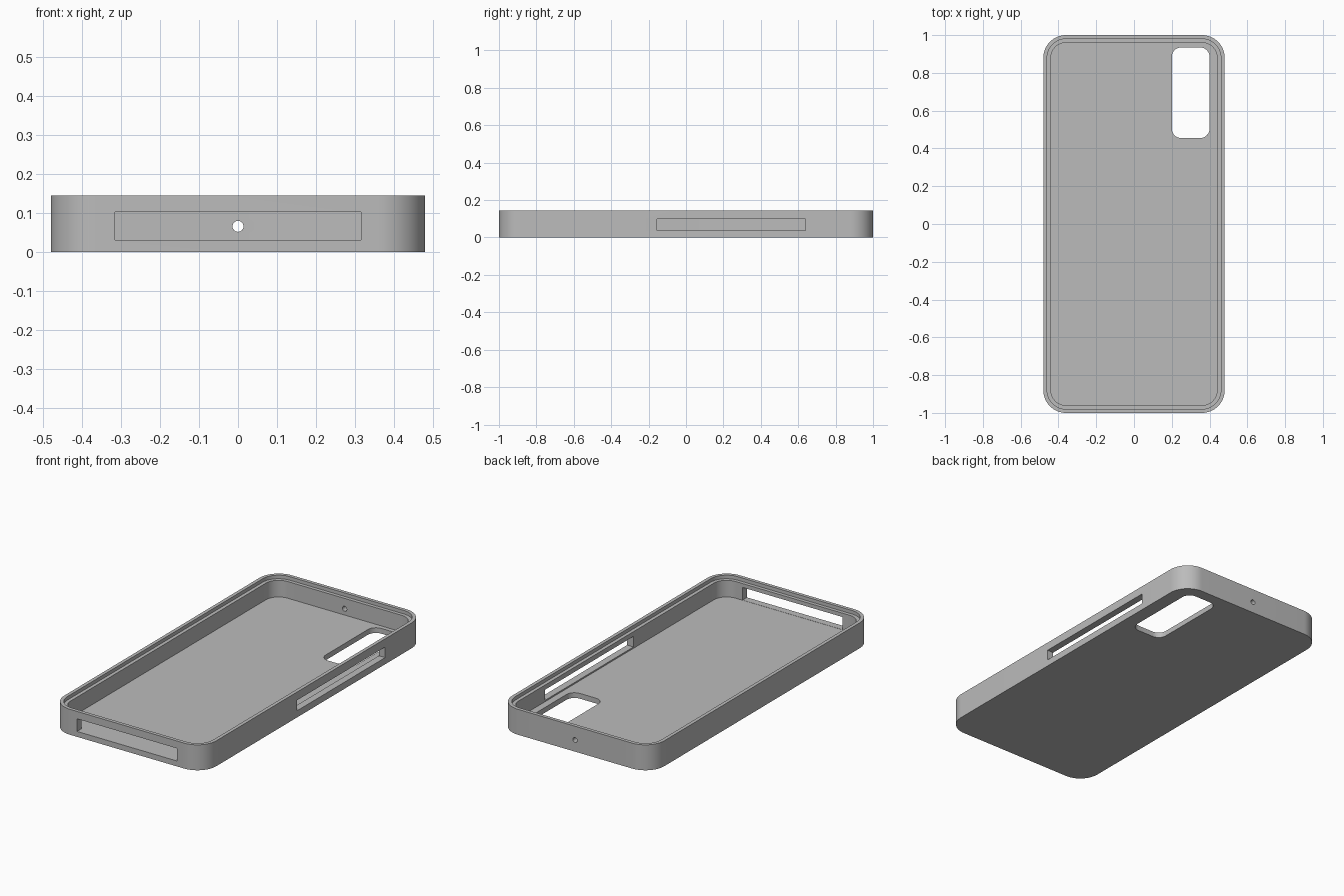
import bpy, bmesh, math

if "Cube" in bpy.data.objects:
    bpy.data.objects.remove(bpy.data.objects["Cube"], do_unlink=True)

HALF_W, HALF_L, HEIGHT = 0.48, 1.0, 0.145
CORNER, STEP = 0.12, 0.02
FLOOR_Z, LEDGE_Z = 0.03, 0.125

grey = bpy.data.materials.new("case_grey")
grey.use_nodes = True
colour = (0.5, 0.5, 0.5, 1)
grey.diffuse_color = colour
grey.node_tree.nodes["Principled BSDF"].inputs["Base Color"].default_value = colour


def rounded_rect(cx, cy, hw, hl, r, seg=16):
    """Counter-clockwise outline of a rectangle with round corners."""
    pts = []
    for i, (sx, sy) in enumerate([(1, 1), (-1, 1), (-1, -1), (1, -1)]):
        for k in range(seg + 1):
            a = math.pi / 2 * (i + k / seg)
            pts.append((cx + sx * (hw - r) + r * math.cos(a),
                        cy + sy * (hl - r) + r * math.sin(a)))
    return pts


def loft(name, rings):
    """Closed solid through a list of (outline, z) rings."""
    bm = bmesh.new()
    loops = [[bm.verts.new((x, y, z)) for x, y in pts] for pts, z in rings]
    for a, b in zip(loops, loops[1:]):
        n = len(a)
        for i in range(n):
            j = (i + 1) % n
            bm.faces.new((a[i], a[j], b[j], b[i]))
    bm.faces.new(loops[0][::-1])
    bm.faces.new(loops[-1])
    bmesh.ops.recalc_face_normals(bm, faces=bm.faces)
    mesh = bpy.data.meshes.new(name)
    bm.to_mesh(mesh)
    bm.free()
    obj = bpy.data.objects.new(name, mesh)
    bpy.context.collection.objects.link(obj)
    mesh.materials.append(grey)
    return obj


def box(name, x, y, z):
    """Box cutter from (min, max) ranges."""
    pts = [(x[0], y[0]), (x[1], y[0]), (x[1], y[1]), (x[0], y[1])]
    return loft(name, [(pts, z[0]), (pts, z[1])])


def shell_ring(inset, z):
    return rounded_rect(0, 0, HALF_W - inset, HALF_L - inset, CORNER - inset), z


# Tray with a stepped rim
case = loft("phone_case", [
    shell_ring(0, 0), shell_ring(0, HEIGHT),
    shell_ring(STEP, HEIGHT), shell_ring(STEP, LEDGE_Z),
    shell_ring(2 * STEP, LEDGE_Z), shell_ring(2 * STEP, FLOOR_Z)])

# Openings: camera window, side button slot, front port slot, rear pin hole
camera = rounded_rect(0.3, 0.695, 0.1, 0.24, 0.05, 8)
bpy.ops.mesh.primitive_cylinder_add(vertices=32, radius=0.014, depth=0.2,
                                    location=(0, HALF_L, 0.066),
                                    rotation=(math.pi / 2, 0, 0))
pin = bpy.context.object
pin.name = "pin_hole_cutter"
pin.data.materials.append(grey)
cutters = [
    loft("camera_cutter", [(camera, -0.1), (camera, 0.1)]),
    box("button_cutter", (0.4, 0.6), (-0.155, 0.64), (0.038, 0.098)),
    box("port_cutter", (-0.315, 0.315), (-1.1, -0.9), (FLOOR_Z + 0.001, 0.103)),
    pin]

bpy.ops.object.select_all(action="DESELECT")
case.select_set(True)
bpy.context.view_layer.objects.active = case
for cutter in cutters:
    cutter.hide_render = True
    mod = case.modifiers.new(cutter.name, "BOOLEAN")
    mod.operation = "DIFFERENCE"
    mod.solver = "EXACT"
    mod.object = cutter
    bpy.ops.object.modifier_apply(modifier=mod.name)
    bpy.data.objects.remove(cutter, do_unlink=True)

bpy.ops.object.shade_smooth_by_angle(angle=math.radians(30))
